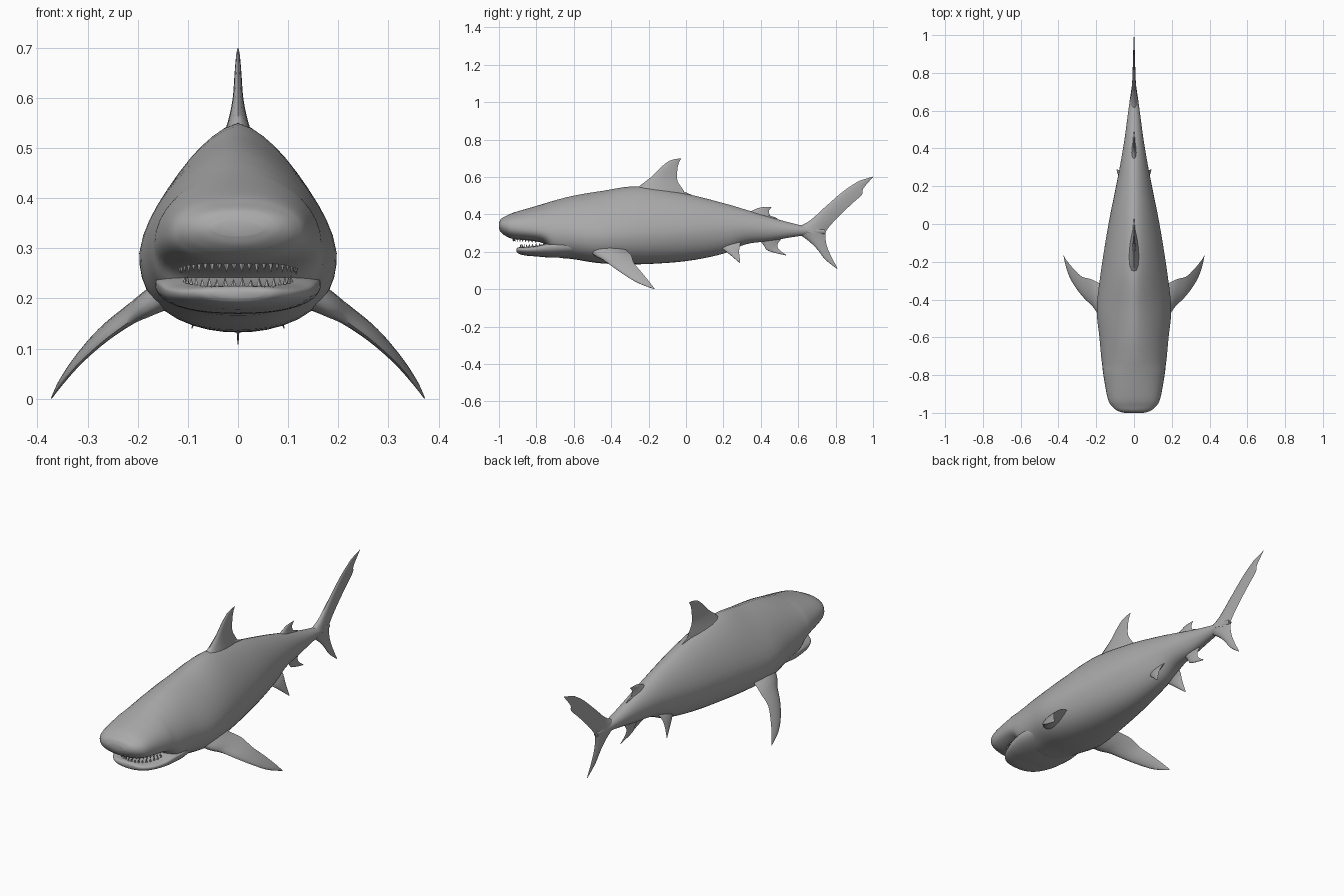
import bpy, math
from mathutils import Vector

cube = bpy.data.objects.get("Cube")
if cube:
    bpy.data.objects.remove(cube, do_unlink=True)

skin = bpy.data.materials.new("grey skin")
skin.use_nodes = True
skin.diffuse_color = (0.4, 0.4, 0.4, 1)
skin.node_tree.nodes["Principled BSDF"].inputs["Base Color"].default_value = (0.4, 0.4, 0.4, 1)


def add_object(name, verts, faces, smooth=True, mirror=False):
    mesh = bpy.data.meshes.new(name)
    mesh.from_pydata(verts, [], faces)
    mesh.materials.append(skin)
    obj = bpy.data.objects.new(name, mesh)
    bpy.context.collection.objects.link(obj)
    bpy.ops.object.select_all(action='DESELECT')
    obj.select_set(True)
    bpy.context.view_layer.objects.active = obj
    bpy.ops.object.mode_set(mode='EDIT')
    bpy.ops.mesh.select_all(action='SELECT')
    bpy.ops.mesh.normals_make_consistent(inside=False)
    bpy.ops.object.mode_set(mode='OBJECT')
    if smooth:
        bpy.ops.object.shade_smooth_by_angle(angle=math.radians(60))
    if mirror:
        obj.modifiers.new("Mirror", 'MIRROR').use_mirror_merge = False
    return obj


def spline(rows, steps):
    """Smooth rows of numbers through the given key rows."""
    out = []
    for i in range(len(rows) - 1):
        a, b, c, d = (rows[max(0, min(len(rows) - 1, i + k))] for k in (-1, 0, 1, 2))
        for s in range(steps):
            t = s / steps
            out.append([q + t / 2 * (r - p + t * (2 * p - 5 * q + 4 * r - u + t * (3 * (q - r) + u - p)))
                        for p, q, r, u in zip(a, b, c, d)])
    out.append(list(rows[-1]))
    return out


def loft(name, rings, **options):
    n = len(rings[0])
    verts = [p for ring in rings for p in ring]
    faces = [(i * n + j, i * n + (j + 1) % n, (i + 1) * n + (j + 1) % n, (i + 1) * n + j)
             for i in range(len(rings) - 1) for j in range(n)]
    last = (len(rings) - 1) * n
    faces += [tuple(range(n)), tuple(range(last, last + n))]
    return add_object(name, verts, faces, **options)


def body_ring(row, sides=40):
    """Cross-section with separate roundness above and below the widest line."""
    y, top, mid, bottom, width, upper, lower = row
    ring = []
    for j in range(sides):
        angle = 2 * math.pi * j / sides
        c, s = math.cos(angle), math.sin(angle)
        power = upper if s >= 0 else lower
        r = (abs(c) ** power + abs(s) ** power) ** (-1 / power)
        height = top - mid if s >= 0 else mid - bottom
        ring.append((width * r * c, y, mid + height * r * s))
    return ring


def fin(name, stations, mirror=False):
    """Foil sections between leading and trailing edge points; the last number is half thickness."""
    rows = spline([(*lead, *trail, thick) for lead, trail, thick in stations], 5)
    chord_steps = [(1 - math.cos(math.pi * k / 8)) / 2 for k in range(9)]
    rings = []
    for i, row in enumerate(rows):
        lead, trail = Vector(row[:3]), Vector(row[3:6])
        before, after = rows[max(i - 1, 0)], rows[min(i + 1, len(rows) - 1)]
        span = sum(((Vector(after[k:k + 3]) - Vector(before[k:k + 3])) for k in (0, 3)), Vector())
        normal = (trail - lead).cross(span).normalized()
        path = [(c, 1) for c in chord_steps] + [(c, -1) for c in chord_steps[-2:0:-1]]
        rings.append([lead.lerp(trail, c) + normal * (side * row[6] * 2.6 * math.sqrt(c) * (1 - c))
                      for c, side in path])
    return loft(name, rings, mirror=mirror)


def flat_fin(name, stations):
    return fin(name, [((0, *lead), (0, *trail), thick) for lead, trail, thick in stations])


# Body: y, top, widest line, bottom, half width, upper and lower roundness
body = [
    (-1.0, .355, .34, .325, .05, 2, 2),
    (-.99, .375, .34, .305, .085, 2.2, 2),
    (-.965, .39, .335, .285, .117, 2.2, 2.2),
    (-.92, .41, .33, .268, .14, 2.1, 2.4),
    (-.8, .445, .32, .255, .162, 1.9, 2.6),
    (-.75, .46, .31, .235, .168, 1.8, 2.6),
    (-.7, .475, .305, .175, .174, 1.7, 2.4),
    (-.6, .5, .3, .16, .183, 1.6, 2.4),
    (-.45, .525, .29, .138, .197, 1.5, 2.4),
    (-.25, .55, .3, .133, .175, 1.5, 2.2),
    (0, .51, .31, .15, .135, 1.6, 2),
    (.2, .46, .32, .19, .095, 1.7, 2),
    (.32, .425, .325, .24, .072, 1.8, 2),
    (.45, .385, .32, .258, .05, 2, 2),
    (.6, .345, .315, .283, .03, 2, 2),
    (.74, .32, .31, .295, .01, 2, 2),
]
loft("body", [body_ring(r) for r in spline(body, 5)])

# Lower jaw, sunk into the throat at the back
jaw = [
    (-.905, .217, .21, .2, .05, 3, 2),
    (-.895, .224, .21, .19, .08, 3, 2),
    (-.86, .226, .21, .18, .115, 3, 2),
    (-.8, .232, .215, .175, .143, 3, 2.2),
    (-.74, .245, .225, .17, .158, 3, 2.3),
    (-.66, .25, .23, .17, .165, 3, 2.3),
    (-.55, .25, .23, .18, .15, 3, 2.3),
]
loft("lower_jaw", [body_ring(r) for r in spline(jaw, 4)])


# Teeth: pointed blades along a curved gum line
def teeth(name, count, half_width, front, depth, gum, corner_rise, size):
    verts, faces = [], []
    for i in range(count):
        u = 2 * (i + .5) / count - 1
        angle = u * math.pi * .46
        x, y = half_width * math.sin(angle), front + depth * (1 - math.cos(angle))
        z = gum + corner_rise * u * u
        along = Vector((half_width * math.cos(angle), depth * math.sin(angle), 0)).normalized()
        out = Vector((along.y, -along.x, 0))
        root, half = Vector((x, y, z)), .0065
        length = size * (1 - .35 * abs(u)) * (1 if i % 2 else .8)
        base = len(verts)
        verts += [root - along * half, root + out * .004, root + along * half,
                  root - out * .004, root + Vector((0, 0, length))]
        faces += [(base + k, base + (k + 1) % 4, base + 4) for k in range(4)]
        faces.append((base, base + 3, base + 2, base + 1))
    add_object(name, verts, faces, smooth=False)


teeth("upper_teeth", 22, .118, -.925, .15, .272, -.012, -.022)
teeth("lower_teeth", 18, .108, -.885, .13, .222, .012, .022)

# Fins on the centre line: leading edge (y, z), trailing edge (y, z), half thickness
flat_fin("dorsal_fin", [
    ((-.3, .51), (.0, .47), .04),
    ((-.24, .558), (-.01, .522), .022),
    ((-.18, .605), (-.045, .578), .011),
    ((-.13, .655), (-.047, .63), .007),
    ((-.085, .688), (-.04, .67), .004),
    ((-.03, .7), (-.026, .698), .001)])
flat_fin("dorsal_free_tip", [
    ((-.1, .515), (-.08, .47), .012),
    ((-.03, .525), (-.02, .49), .006),
    ((.03, .505), (.03, .5), .001)])
flat_fin("second_dorsal_fin", [
    ((.31, .4), (.47, .36), .018),
    ((.36, .423), (.45, .395), .009),
    ((.4, .437), (.443, .418), .005),
    ((.457, .44), (.457, .437), .001)])
flat_fin("second_dorsal_free_tip", [
    ((.4, .395), (.4, .365), .008),
    ((.45, .393), (.45, .37), .005),
    ((.49, .378), (.49, .374), .001)])
flat_fin("anal_fin", [
    ((.38, .28), (.53, .29), .015),
    ((.415, .235), (.492, .245), .009),
    ((.44, .205), (.495, .215), .005),
    ((.535, .18), (.535, .184), .001)])
flat_fin("tail_upper_lobe", [
    ((.58, .325), (.745, .285), .024),
    ((.66, .365), (.752, .315), .015),
    ((.75, .445), (.8, .372), .009),
    ((.84, .523), (.88, .45), .006),
    ((.91, .57), (.94, .505), .004),
    ((.935, .582), (.948, .538), .003),
    ((1.0, .602), (1.0, .6), .001)])
flat_fin("tail_lower_lobe", [
    ((.58, .31), (.748, .315), .022),
    ((.65, .262), (.745, .285), .014),
    ((.7, .215), (.752, .235), .009),
    ((.745, .158), (.774, .18), .005),
    ((.808, .108), (.81, .112), .001)])

# Paired fins: leading edge, trailing edge, half thickness
fin("pectoral_fins", [
    ((.12, -.53, .22), (.12, -.34, .23), .035),
    ((.18, -.485, .18), (.18, -.315, .205), .024),
    ((.215, -.44, .155), (.228, -.292, .18), .015),
    ((.265, -.39, .118), (.277, -.278, .14), .011),
    ((.315, -.325, .073), (.32, -.237, .09), .008),
    ((.35, -.255, .032), (.355, -.195, .038), .005),
    ((.372, -.17, .0), (.372, -.168, .003), .001)], mirror=True)
fin("pelvic_fins", [
    ((.035, .16, .24), (.035, .3, .265), .016),
    ((.06, .2, .212), (.058, .29, .238), .01),
    ((.075, .24, .18), (.075, .284, .2), .006),
    ((.092, .287, .14), (.092, .29, .143), .001)], mirror=True)
